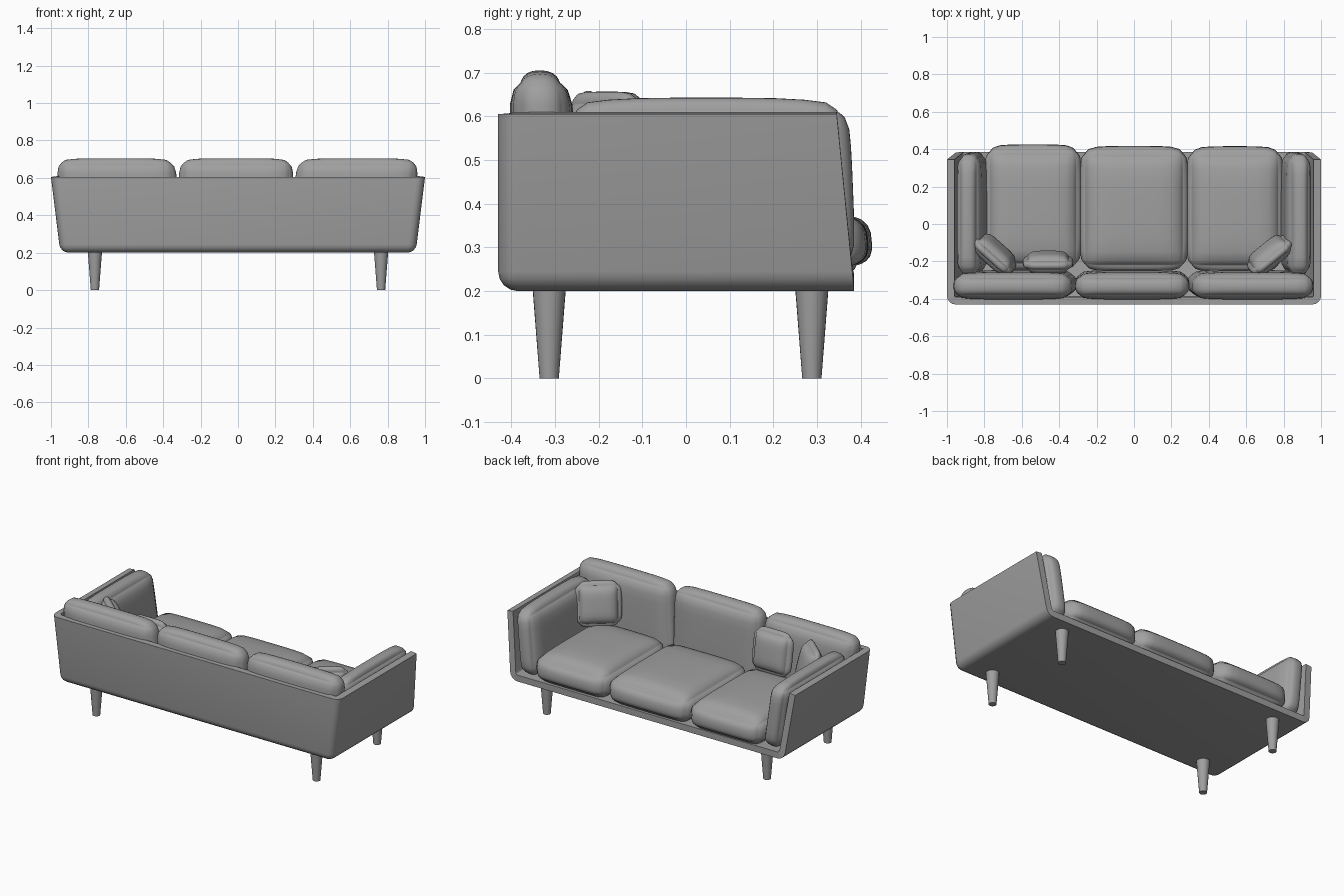
import bpy, bmesh, math
from mathutils import Vector, Euler

cube = bpy.data.objects.get("Cube")
if cube:
    bpy.data.objects.remove(cube, do_unlink=True)

grey = bpy.data.materials.new("grey_fabric")
grey.use_nodes = True
COLOUR = (0.35, 0.35, 0.35, 1)
grey.diffuse_color = COLOUR
next(n for n in grey.node_tree.nodes
     if n.type == 'BSDF_PRINCIPLED').inputs["Base Color"].default_value = COLOUR


def finish(bm, name, angle=40):
    """Turn a bmesh into a smooth shaded object."""
    bmesh.ops.recalc_face_normals(bm, faces=bm.faces)
    mesh = bpy.data.meshes.new(name)
    bm.to_mesh(mesh)
    bm.free()
    mesh.materials.append(grey)
    obj = bpy.data.objects.new(name, mesh)
    bpy.context.collection.objects.link(obj)
    bpy.ops.object.select_all(action='DESELECT')
    obj.select_set(True)
    bpy.context.view_layer.objects.active = obj
    bpy.ops.object.shade_smooth_by_angle(angle=math.radians(angle))
    return obj


def cushion(name, centre, size, radius, puff, lean=(0, 0), rot=(0, 0, 0)):
    """Rounded box whose faces bulge by puff and which shears by lean with height."""
    bm = bmesh.new()
    bmesh.ops.create_cube(bm, size=2)
    bmesh.ops.subdivide_edges(bm, edges=bm.edges, cuts=11, use_grid_fill=True)
    half = Vector(size) / 2
    turn = Euler([math.radians(a) for a in rot]).to_matrix()
    for v in bm.verts:
        s = [math.sin(c * math.pi / 2) for c in v.co]   # denser near the edges
        p = Vector([s[i] * half[i] for i in range(3)])
        r = [min(radius, h) for h in half]
        core = Vector([max(r[i] - half[i], min(half[i] - r[i], p[i])) for i in range(3)])
        d = Vector([(p[i] - core[i]) / r[i] for i in range(3)])
        if d.length > 0:
            d.normalize()
        p = Vector([core[i] + d[i] * r[i] for i in range(3)])
        for i in range(3):
            j, k = (i + 1) % 3, (i + 2) % 3
            p[i] += s[i] * puff[i] * (1 - s[j] ** 4) * (1 - s[k] ** 4)
        p.x += lean[0] * p.z
        p.y += lean[1] * p.z
        v.co = turn @ p + Vector(centre)
    return finish(bm, name, 60)


# Shell: flared open box with rounded outer edges and even wall thickness
bm = bmesh.new()
bmesh.ops.create_cube(bm, size=2)
for v in bm.verts:
    top, seat_side = v.co.z > 0, v.co.y > 0
    v.co.x *= 1.0 if top else 0.95
    v.co.y = (0.345 if top else 0.385) if seat_side else -0.43
    v.co.z = 0.605 if top else 0.2
bm.normal_update()
bmesh.ops.delete(bm, geom=[f for f in bm.faces if f.normal.z > 0.5 or f.normal.y > 0.5],
                 context='FACES')
bmesh.ops.bevel(bm, geom=[e for e in bm.edges if len(e.link_faces) == 2],
                offset=0.045, segments=4, profile=0.5, affect='EDGES')
# Keep the normals outward on the open shell
bmesh.ops.recalc_face_normals(bm, faces=bm.faces)
base = min(bm.faces, key=lambda f: f.calc_center_median().z)
if base.normal.z > 0:
    bmesh.ops.reverse_faces(bm, faces=bm.faces)
bmesh.ops.solidify(bm, geom=bm.faces[:], thickness=0.04)
shell = finish(bm, "sofa_shell")
soft = shell.modifiers.new("soft_edges", 'BEVEL')
soft.width, soft.segments, soft.limit_method = 0.006, 2, 'ANGLE'
soft.angle_limit = math.radians(50)

# Seat cushions
for name, x, width, y in (("right", -0.54, 0.5, 0.09), ("middle", 0, 0.56, 0.082),
                          ("left", 0.54, 0.5, 0.08)):
    cushion(name + "_seat_cushion", (x, y, 0.315), (width, 0.63, 0.15), 0.065,
            (0.012, 0.02, 0.03), lean=(0, -0.08))

# Back cushions
for name, x, width, lean in (("right", -0.635, 0.625, -0.08), ("middle", -0.01, 0.6, 0),
                             ("left", 0.622, 0.64, 0.08)):
    cushion(name + "_back_cushion", (x, -0.325, 0.468), (width, 0.125, 0.45), 0.058,
            (0.006, 0.012, 0.012), lean=(lean, -0.04))

# Arm cushions
for name, side in (("right", -1), ("left", 1)):
    cushion(name + "_arm_cushion", (side * 0.865, 0.055, 0.437), (0.115, 0.63, 0.375), 0.05,
            (0.012, 0.012, 0.018), lean=(side * 0.12, -0.04))

# Scatter pillows
for name, x, y, tilt, turn in (("left_corner", 0.725, -0.165, 14, 39),
                               ("right_corner", -0.745, -0.16, 14, -42),
                               ("right_inner", -0.46, -0.205, 9, 0)):
    cushion(name + "_pillow", (x, y, 0.525), (0.25, 0.06, 0.25), 0.05,
            (0.01, 0.025, 0.01), rot=(tilt, 0, turn))

# Tapered legs
for row, y in (("front", -0.313), ("back", 0.288)):
    for name, side in (("right", -1), ("left", 1)):
        bm = bmesh.new()
        bmesh.ops.create_cone(bm, cap_ends=True, segments=24, radius1=0.022,
                              radius2=0.038, depth=0.205)
        bmesh.ops.translate(bm, verts=bm.verts, vec=(side * 0.765, y, 0.1025))
        finish(bm, f"{row}_{name}_leg")
